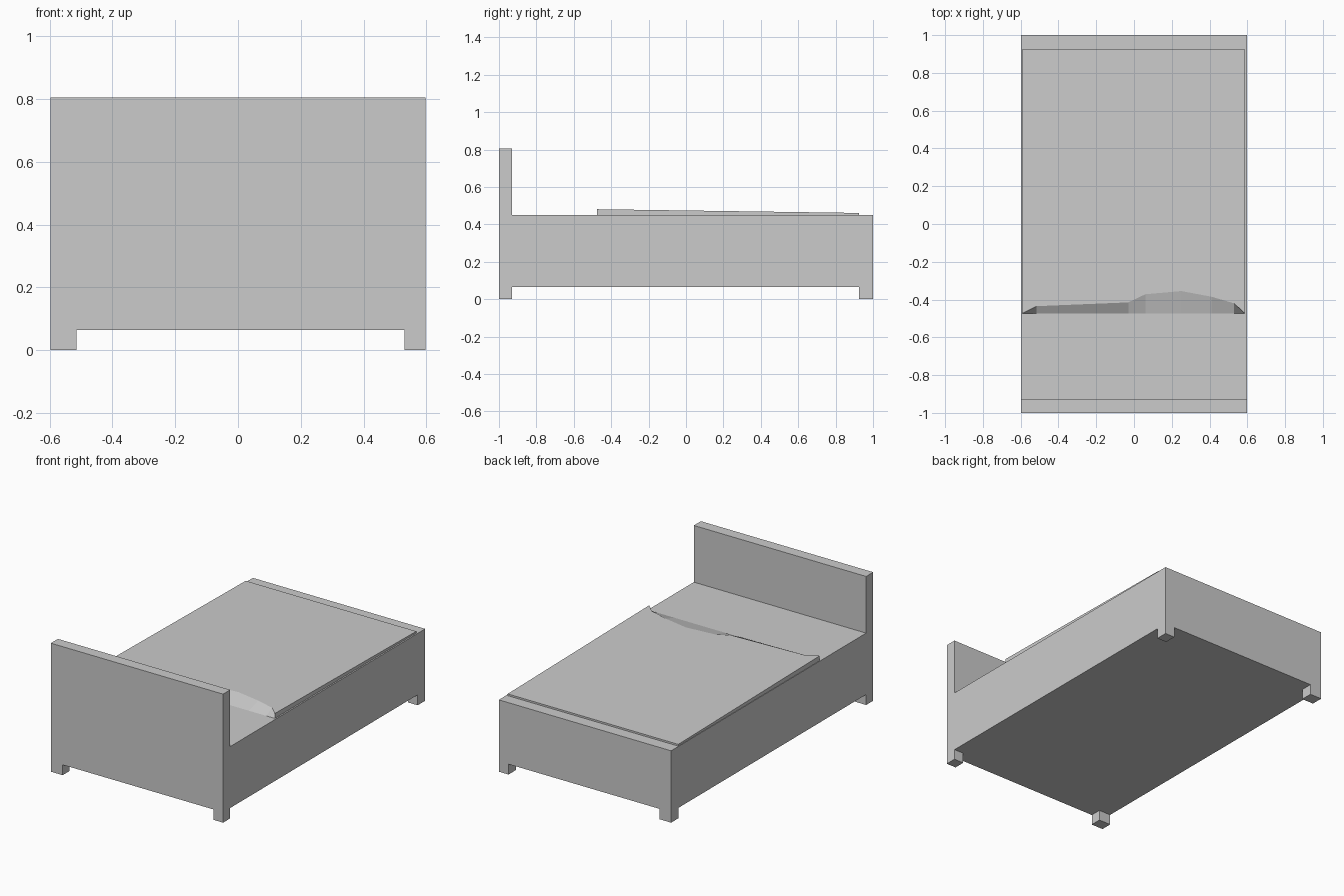
import bpy, bmesh

if "Cube" in bpy.data.objects:
    bpy.data.objects.remove(bpy.data.objects["Cube"])


def make_object(name, verts, faces):
    mesh = bpy.data.meshes.new(name)
    mesh.from_pydata(verts, [], faces)
    bm = bmesh.new()
    bm.from_mesh(mesh)
    bmesh.ops.recalc_face_normals(bm, faces=bm.faces)
    bm.to_mesh(mesh)
    bm.free()
    obj = bpy.data.objects.new(name, mesh)
    bpy.context.collection.objects.link(obj)
    return obj


def extrude_x(name, profile, x0, x1):
    """Closed solid from a (y, z) profile swept along x."""
    n = len(profile)
    verts = [(x, y, z) for x in (x0, x1) for y, z in profile]
    faces = [tuple(range(n)), tuple(range(n, 2 * n))]
    faces += [(i, (i + 1) % n, n + (i + 1) % n, n + i) for i in range(n)]
    return make_object(name, verts, faces)


BASE, DECK, HEAD = 0.065, 0.45, 0.805

# Bed frame with tall headboard as one L-shaped side profile
extrude_x("bed_frame", [(-1, BASE), (1, BASE), (1, DECK), (-0.93, DECK),
                        (-0.93, HEAD), (-1, HEAD)], -0.597, 0.597)

# Four short corner legs
for side, x0, x1 in (("left", -0.597, -0.515), ("right", 0.53, 0.597)):
    for end, y0, y1 in (("head", -1, -0.93), ("foot", 0.925, 1)):
        extrude_x(f"{end}_{side}_leg",
                  [(y0, 0), (y1, 0), (y1, BASE), (y0, BASE)], x0, x1)

# Blanket: gently sloping top with an uneven turned-down front edge
FRONT, BACK = -0.475, 0.925
edge = [(-0.594, FRONT), (-0.515, -0.435), (-0.03, -0.415), (0.06, -0.372),
        (0.25, -0.355), (0.41, -0.385), (0.53, -0.42), (0.588, FRONT)]


def top_z(y):
    return 0.481 - 0.02 * (y - FRONT) / (BACK - FRONT)


n = len(edge)
back = [(edge[-1][0], BACK), (edge[0][0], BACK)]
verts = [(x, y, top_z(y)) for x, y in edge + back]
verts += [(x, FRONT, DECK) for x, y in edge] + [(x, y, DECK) for x, y in back]
m = n + 2
faces = [tuple(range(m)), tuple(range(m, 2 * m))]
faces += [(i, (i + 1) % m, m + (i + 1) % m, m + i) for i in range(m)]
make_object("blanket", verts, faces)
